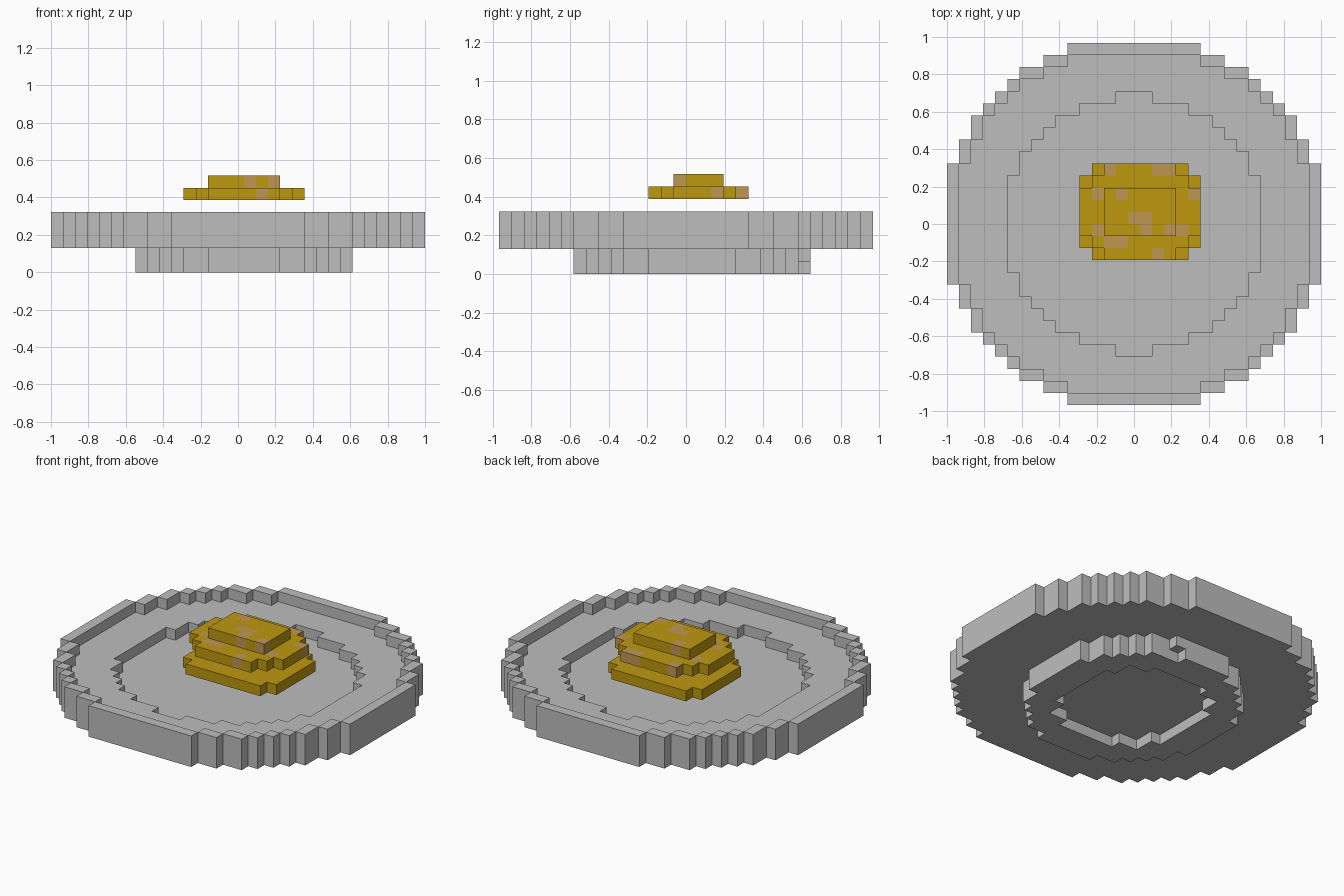
import bpy
import bmesh

cube = bpy.data.objects.get("Cube")
if cube:
    bpy.data.objects.remove(cube, do_unlink=True)

V = 2 / 31            # edge of one block
NX, NY = 31, 30       # blocks across the plate


def material(name, rgb):
    m = bpy.data.materials.new(name)
    m.use_nodes = True
    m.diffuse_color = (*rgb, 1)
    bsdf = next(n for n in m.node_tree.nodes if n.type == 'BSDF_PRINCIPLED')
    bsdf.inputs["Base Color"].default_value = (*rgb, 1)
    bsdf.inputs["Roughness"].default_value = 0.8
    return m


grey = material("plate_grey", (0.515, 0.515, 0.515))
gold = material("golden_crust", (0.515, 0.315, 0.005))
tan = material("tan_speckle", (0.53, 0.31, 0.085))

SIDES = [  # direction and the four corners of each block side
    ((1, 0, 0), ((1, 0, 0), (1, 1, 0), (1, 1, 1), (1, 0, 1))),
    ((-1, 0, 0), ((0, 0, 0), (0, 0, 1), (0, 1, 1), (0, 1, 0))),
    ((0, 1, 0), ((0, 1, 0), (0, 1, 1), (1, 1, 1), (1, 1, 0))),
    ((0, -1, 0), ((0, 0, 0), (1, 0, 0), (1, 0, 1), (0, 0, 1))),
    ((0, 0, 1), ((0, 0, 1), (1, 0, 1), (1, 1, 1), (0, 1, 1))),
    ((0, 0, -1), ((0, 0, 0), (0, 1, 0), (1, 1, 0), (1, 0, 0))),
]


def disc(cx, cy, steps):
    """Stepped disc: union of centred rectangles, half sizes in blocks."""
    return {(i, j) for i in range(NX) for j in range(NY)
            if any(abs(i + .5 - cx) < hx and abs(j + .5 - cy) < hy for hx, hy in steps)}


def shrink(shape, times=1):
    """Take away the border blocks of a flat shape."""
    for _ in range(times):
        shape = {(i, j) for i, j in shape
                 if {(i + 1, j), (i - 1, j), (i, j + 1), (i, j - 1)} <= shape}
    return shape


def stack(shape, *levels):
    return {(i, j, k) for i, j in shape for k in levels}


def build(name, cells, solid, mats, spots=()):
    """Skin the blocks with their outer faces and merge flat areas."""
    bm = bmesh.new()
    verts = {}
    for c in sorted(cells):
        for d, corners in SIDES:
            if tuple(a + b for a, b in zip(c, d)) in solid:
                continue
            ring = []
            for o in corners:
                p = tuple(a + b for a, b in zip(c, o))
                if p not in verts:
                    verts[p] = bm.verts.new(((p[0] - NX / 2) * V, (p[1] - NY / 2) * V, p[2] * V))
                ring.append(verts[p])
            bm.faces.new(ring).material_index = 1 if c in spots else 0
    bmesh.ops.dissolve_limit(bm, angle_limit=0.01, verts=bm.verts[:], edges=bm.edges[:],
                             delimit={'MATERIAL'})
    mesh = bpy.data.meshes.new(name)
    bm.to_mesh(mesh)
    bm.free()
    for m in mats:
        mesh.materials.append(m)
    ob = bpy.data.objects.new(name, mesh)
    bpy.context.collection.objects.link(ob)
    return ob


# Plate outline, sunken centre and foot
outline = disc(15.5, 15, [(5.5, 15), (7.5, 14), (9.5, 13), (10.5, 12), (11.5, 11), (12.5, 10),
                          (13.5, 9), (14.5, 7), (15.5, 5)])
well = disc(15.5, 15, [(1.5, 11), (4.5, 10), (6.5, 9), (7.5, 8), (8.5, 7), (9.5, 6), (10.5, 4)])
base = disc(16, 15.5, [(3, 9.5), (5, 8.5), (6, 7.5), (7, 6.5), (8, 5.5), (9, 3.5)])

rim = stack(outline - shrink(outline), 4)
dish = stack(outline, 2) | stack(outline - well, 3)
foot = stack(base, 1) | stack(base - shrink(base, 3), 0)
foot.discard((18, 24, 0))   # small chip at the back of the foot

plate = rim | dish | foot
build("plate_rim", rim, plate, [grey])
build("plate_dish", dish, plate, [grey])
build("plate_foot", foot, plate, [grey])

# Two golden slices stacked on the plate
lower = stack(disc(16, 16, [(4, 4), (5, 3)]), 4)
upper = stack(disc(16, 16, [(3, 4), (4, 3), (5, 2)]), 6) | stack(disc(16, 16, [(3, 2)]), 7)
speckles = {(13, 19, 6), (17, 19, 6), (18, 19, 6), (20, 17, 6), (12, 17, 6), (14, 17, 7),
            (15, 15, 7), (16, 15, 7), (16, 14, 7), (18, 14, 7), (12, 14, 6), (19, 14, 6),
            (13, 13, 6), (14, 13, 6), (17, 12, 6)}
build("food_lower_slice", lower, lower, [gold])
build("food_upper_slice", upper, upper, [gold, tan], speckles)
